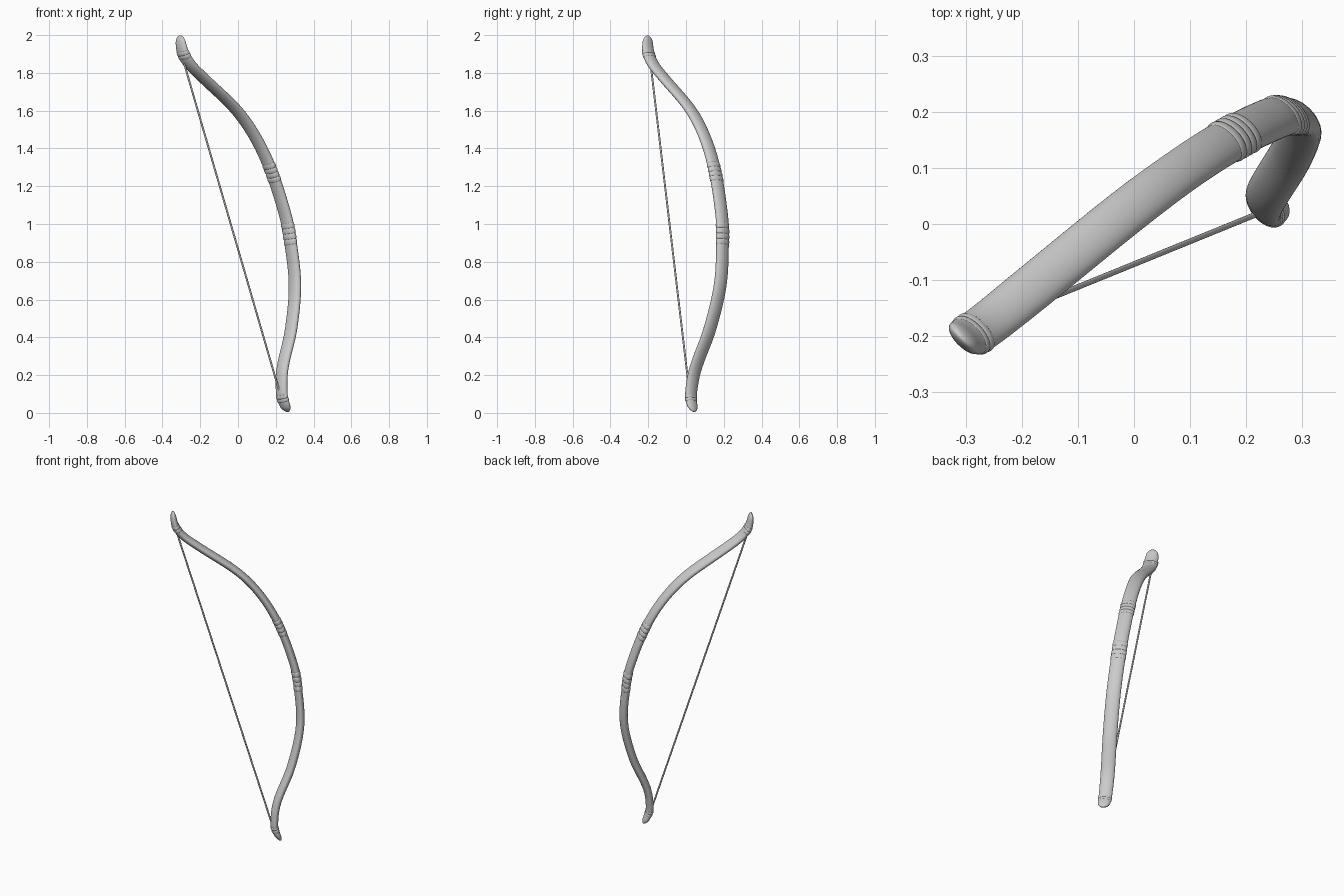
import bpy, bmesh, math
from mathutils import Vector

if "Cube" in bpy.data.objects:
    bpy.data.objects.remove(bpy.data.objects["Cube"])

# Bow stave in its own tilted plane: z, bulge, half width (sideways), half thickness
PATH = [
    (0.005, 0.222, 0.029, 0.013),
    (0.05, 0.197, 0.036, 0.019),
    (0.10, 0.185, 0.038, 0.021),
    (0.23, 0.203, 0.040, 0.022),
    (0.44, 0.288, 0.041, 0.023),
    (0.68, 0.342, 0.041, 0.023),
    (0.92, 0.332, 0.041, 0.023),
    (1.05, 0.310, 0.041, 0.023),
    (1.29, 0.228, 0.041, 0.023),
    (1.465, 0.131, 0.041, 0.022),
    (1.61, 0.004, 0.042, 0.022),
    (1.775, -0.215, 0.042, 0.022),
    (1.845, -0.303, 0.041, 0.022),
    (1.91, -0.348, 0.040, 0.021),
    (1.998, -0.362, 0.030, 0.012),
]
SIDE = Vector((-0.69, 0.72, -0.11)).normalized()
SEG = 32


def slope(i, k):
    lo, hi = PATH[max(i - 1, 0)], PATH[min(i + 1, len(PATH) - 1)]
    return (hi[k] - lo[k]) / (hi[0] - lo[0])


def sample(z):
    """Centre point, half width and half thickness at height z."""
    i = 0
    while i < len(PATH) - 2 and z > PATH[i + 1][0]:
        i += 1
    p, q = PATH[i], PATH[i + 1]
    h = q[0] - p[0]
    t = (z - p[0]) / h
    e, a, b = [(2*t**3 - 3*t**2 + 1) * p[k] + (t**3 - 2*t**2 + t) * h * slope(i, k)
               + (3*t**2 - 2*t**3) * q[k] + (t**3 - t**2) * h * slope(i + 1, k)
               for k in (1, 2, 3)]
    m = -0.152 + 0.11 * z
    return Vector((0.724 * e - 0.694 * m, 0.694 * e + 0.724 * m, z)), a, b


def sweep(name, stations):
    """Skin elliptical sections; each station is (z, scale, extra radius)."""
    bm = bmesh.new()
    rings = []
    for z, s, extra in stations:
        c, a, b = sample(z)
        tan = (sample(z + 0.004)[0] - sample(z - 0.004)[0]).normalized()
        u = (SIDE - tan * SIDE.dot(tan)).normalized()
        v = tan.cross(u)
        rings.append([bm.verts.new(c + u * (a * s + extra) * math.cos(2 * math.pi * j / SEG)
                                   + v * (b * s + extra) * math.sin(2 * math.pi * j / SEG))
                      for j in range(SEG)])
    for r0, r1 in zip(rings, rings[1:]):
        for j in range(SEG):
            k = (j + 1) % SEG
            bm.faces.new((r0[j], r0[k], r1[k], r1[j]))
    bm.faces.new(rings[0][::-1])
    bm.faces.new(rings[-1])
    bmesh.ops.recalc_face_normals(bm, faces=bm.faces)
    me = bpy.data.meshes.new(name)
    bm.to_mesh(me)
    bm.free()
    for f in me.polygons:
        f.use_smooth = True
    ob = bpy.data.objects.new(name, me)
    bpy.context.collection.objects.link(ob)


# Stave with domed tips
z0, z1, dome, n = PATH[0][0], PATH[-1][0], 0.035, 90
caps = [(dome * (1 - math.cos(i * math.pi / 12)), max(math.sin(i * math.pi / 12), 0.08))
        for i in range(7)]
stations = [(z0 + d, s, 0) for d, s in caps]
stations += [(z0 + dome + (z1 - z0 - 2 * dome) * i / n, 1, 0) for i in range(1, n)]
stations += [(z1 - d, s, 0) for d, s in reversed(caps)]
sweep("bow_stave", stations)


# Raised cord wrappings: two on the grip, one near each tip
def wrapping(name, low, high, count, bulge):
    w = (high - low) / count
    for r in range(count):
        mid = low + w * (r + 0.5)
        sweep(f"{name}_{r + 1}",
              [(mid - w / 2 * math.cos(math.pi * i / 8), 1,
                bulge * math.sin(math.pi * i / 8) - 0.001) for i in range(9)])


wrapping("upper_grip_wrap", 1.225, 1.32, 4, 0.0035)
wrapping("lower_grip_wrap", 0.89, 1.005, 4, 0.0035)
wrapping("top_tip_wrap", 1.88, 1.915, 2, 0.003)
wrapping("bottom_tip_wrap", 0.06, 0.092, 2, 0.003)

# Bow string
top, bottom = Vector((-0.291, -0.190, 1.87)), Vector((0.23, 0.022, 0.075))
d = top - bottom
bpy.ops.mesh.primitive_cylinder_add(vertices=16, radius=0.005, depth=d.length,
                                    location=(top + bottom) / 2,
                                    rotation=d.to_track_quat('Z', 'Y').to_euler())
string = bpy.context.object
string.name = "bow_string"
bpy.ops.object.shade_smooth_by_angle()
